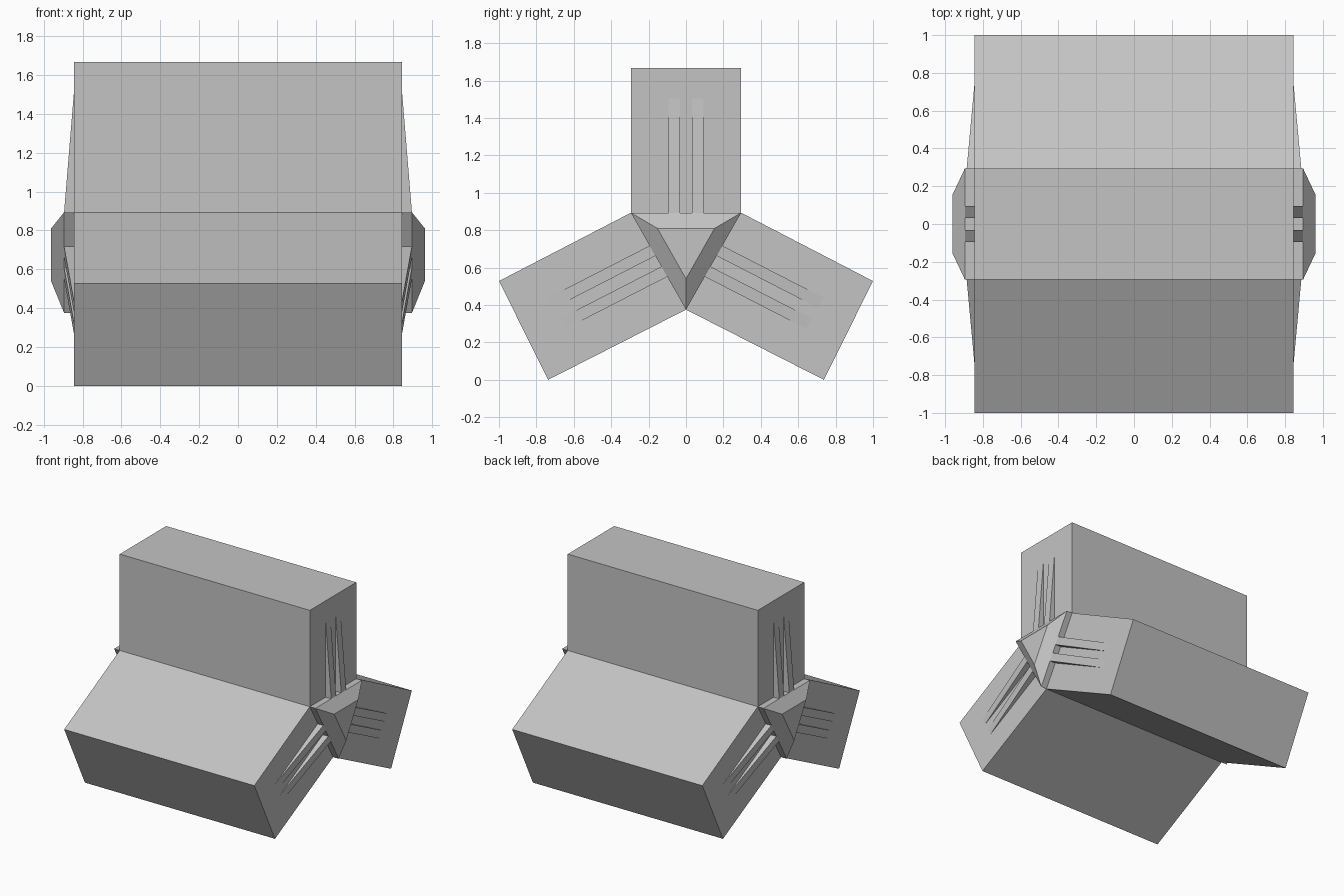
import bpy
import bmesh
from mathutils import Vector

cube = bpy.data.objects.get("Cube")
if cube:
    bpy.data.objects.remove(cube)

GREY = (0.55, 0.55, 0.55)
mat = bpy.data.materials.new("plain grey")
mat.use_nodes = True
mat.diffuse_color = (*GREY, 1)
mat.node_tree.nodes["Principled BSDF"].inputs["Base Color"].default_value = (*GREY, 1)

ARM_X, HUB_X, CAP_X = 0.845, 0.895, 0.962
SINK = 0.01          # how far ribs are bedded into the arm ends
RIB_LENGTH = 0.61


def loft(name, rings):
    """Closed solid through a row of matching point rings."""
    bm = bmesh.new()
    loops = [[bm.verts.new(p) for p in ring] for ring in rings]
    n = len(loops[0])
    bm.faces.new(loops[0])
    bm.faces.new(loops[-1])
    for a, b in zip(loops, loops[1:]):
        for i in range(n):
            j = (i + 1) % n
            bm.faces.new((a[i], a[j], b[j], b[i]))
    bmesh.ops.recalc_face_normals(bm, faces=bm.faces)
    mesh = bpy.data.meshes.new(name)
    bm.to_mesh(mesh)
    bm.free()
    mesh.materials.append(mat)
    obj = bpy.data.objects.new(name, mesh)
    bpy.context.collection.objects.link(obj)
    return obj


def ring(x, profile):
    return [(x, p[0], p[1]) for p in profile]


# Triangular hub with bevelled end caps
front, back, low = Vector((-0.295, 0.893)), Vector((0.295, 0.893)), Vector((0, 0.375))
hub = [front, back, low]
cap = [(-0.153, 0.81), (0.153, 0.81), (0, 0.54)]
loft("hub", [ring(-CAP_X, cap), ring(-HUB_X, hub), ring(HUB_X, hub), ring(CAP_X, cap)])

# Each arm: hub edge start and end, then the two outer corners
arms = {
    "upper": (front, back, Vector((0.295, 1.667)), Vector((-0.295, 1.667))),
    "back": (back, low, Vector((0.737, 0)), Vector((1, 0.528))),
    "front": (low, front, Vector((-1, 0.528)), Vector((-0.737, 0))),
}

for name, (a, b, c, d) in arms.items():
    loft(name + "_arm", [ring(-ARM_X, (a, b, c, d)), ring(ARM_X, (a, b, c, d))])

    # Two tapering ribs on each end of the arm
    out = ((c - b) + (d - a)).normalized()
    reach = out * RIB_LENGTH * (HUB_X - ARM_X + SINK) / (HUB_X - ARM_X)
    for side, s in (("left", 1), ("right", -1)):
        for k, (t0, t1) in enumerate(((0.34, 0.445), (0.555, 0.66))):
            sections = []
            for t in (t0, t1):
                p = a.lerp(b, t)
                q = p + reach
                foot = s * (ARM_X - SINK)
                sections.append([(foot, *p), (s * HUB_X, *p), (foot, *q)])
            loft(f"{name}_{side}_rib_{k + 1}", sections)
